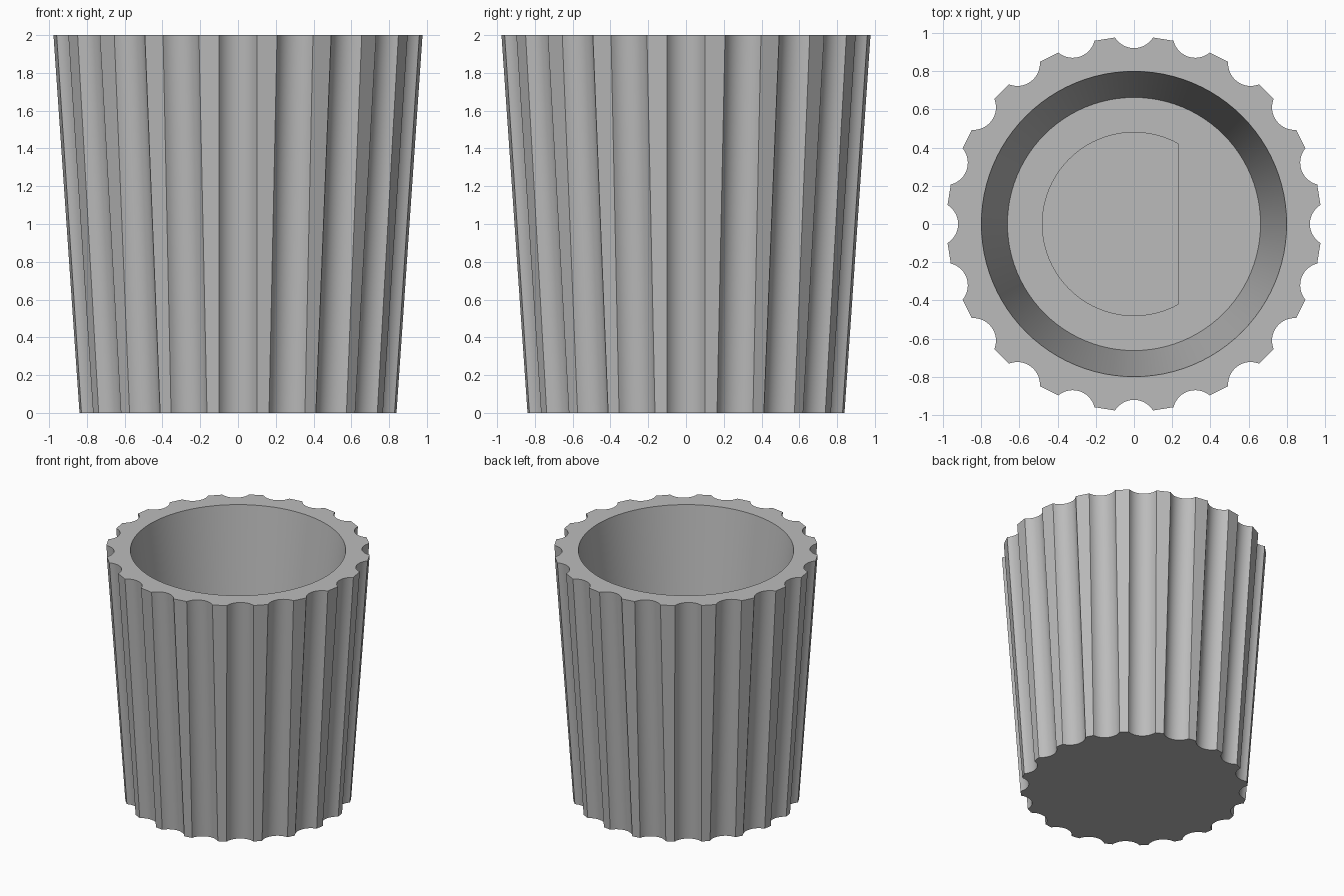
import bpy, bmesh, math
from math import sin, cos, asin, sqrt, pi
from mathutils import Vector, Matrix

cube = bpy.data.objects.get("Cube")
if cube:
    bpy.data.objects.remove(cube, do_unlink=True)

HEIGHT = 2.0
R_BOTTOM, R_TOP, WALL = 0.845, 0.982, 0.182
FLUTES, FLUTE_R, HALF_W, STEPS = 20, 0.118, 0.1, 12
FLOOR_Z, BORE_Z = 1.0, 0.2
BORE_R, BORE_FLAT = 0.48, 0.23

grey = bpy.data.materials.new("light_grey")
grey.use_nodes = True
grey.diffuse_color = (0.5, 0.5, 0.5, 1)
grey.node_tree.nodes["Principled BSDF"].inputs["Base Color"].default_value = (0.5, 0.5, 0.5, 1)


def fluted_outline(radius):
    """Circle with round grooves of constant width cut around it."""
    spread = asin(HALF_W / FLUTE_R)
    centre = sqrt(radius ** 2 - HALF_W ** 2) + FLUTE_R * cos(spread)
    points = []
    for i in range(FLUTES):
        turn = Matrix.Rotation(2 * pi * i / FLUTES, 2)
        for k in range(STEPS + 1):
            a = spread * (2 * k / STEPS - 1)
            points.append(turn @ Vector((centre - FLUTE_R * cos(a), FLUTE_R * sin(a))))
    return points


def circle(radius, count=96):
    return [Vector((radius * cos(2 * pi * i / count), radius * sin(2 * pi * i / count)))
            for i in range(count)]


def d_outline(radius, flat, count=64):
    start = math.acos(flat / radius)
    angles = [start + (2 * pi - 2 * start) * i / count for i in range(count + 1)]
    return [Vector((radius * cos(a), radius * sin(a))) for a in angles]


def loft(name, low, z_low, high, z_high):
    """Solid between two outlines with equal point counts."""
    bm = bmesh.new()
    a = [bm.verts.new((p.x, p.y, z_low)) for p in low]
    b = [bm.verts.new((p.x, p.y, z_high)) for p in high]
    n = len(a)
    for i in range(n):
        j = (i + 1) % n
        bm.faces.new((a[i], a[j], b[j], b[i]))
    bm.faces.new(a[::-1])
    bm.faces.new(b)
    mesh = bpy.data.meshes.new(name)
    bm.to_mesh(mesh)
    bm.free()
    mesh.materials.append(grey)
    obj = bpy.data.objects.new(name, mesh)
    bpy.context.collection.objects.link(obj)
    return obj


# Tapered fluted body
body = loft("fluted_body", fluted_outline(R_BOTTOM), 0, fluted_outline(R_TOP), HEIGHT)

# Conical recess, extended past the rim along its own slope
over = 0.1
r_floor, r_rim = R_BOTTOM - WALL, R_TOP - WALL
r_over = r_rim + (r_rim - r_floor) * over / (HEIGHT - FLOOR_Z)
recess = loft("recess_cutter", circle(r_floor), FLOOR_Z, circle(r_over), HEIGHT + over)

# Blind bore with one flat side
d_shape = d_outline(BORE_R, BORE_FLAT)
bore = loft("bore_cutter", d_shape, BORE_Z, d_shape, FLOOR_Z + over)

# Cut the hollows out of the body
bpy.ops.object.select_all(action='DESELECT')
bpy.context.view_layer.objects.active = body
body.select_set(True)
for cutter in (recess, bore):
    cutter.hide_render = True
    mod = body.modifiers.new(cutter.name, 'BOOLEAN')
    mod.operation = 'DIFFERENCE'
    mod.solver = 'EXACT'
    mod.object = cutter
    bpy.ops.object.modifier_apply(modifier=mod.name)
    bpy.data.objects.remove(cutter, do_unlink=True)

bpy.ops.object.shade_smooth_by_angle(angle=math.radians(30))
